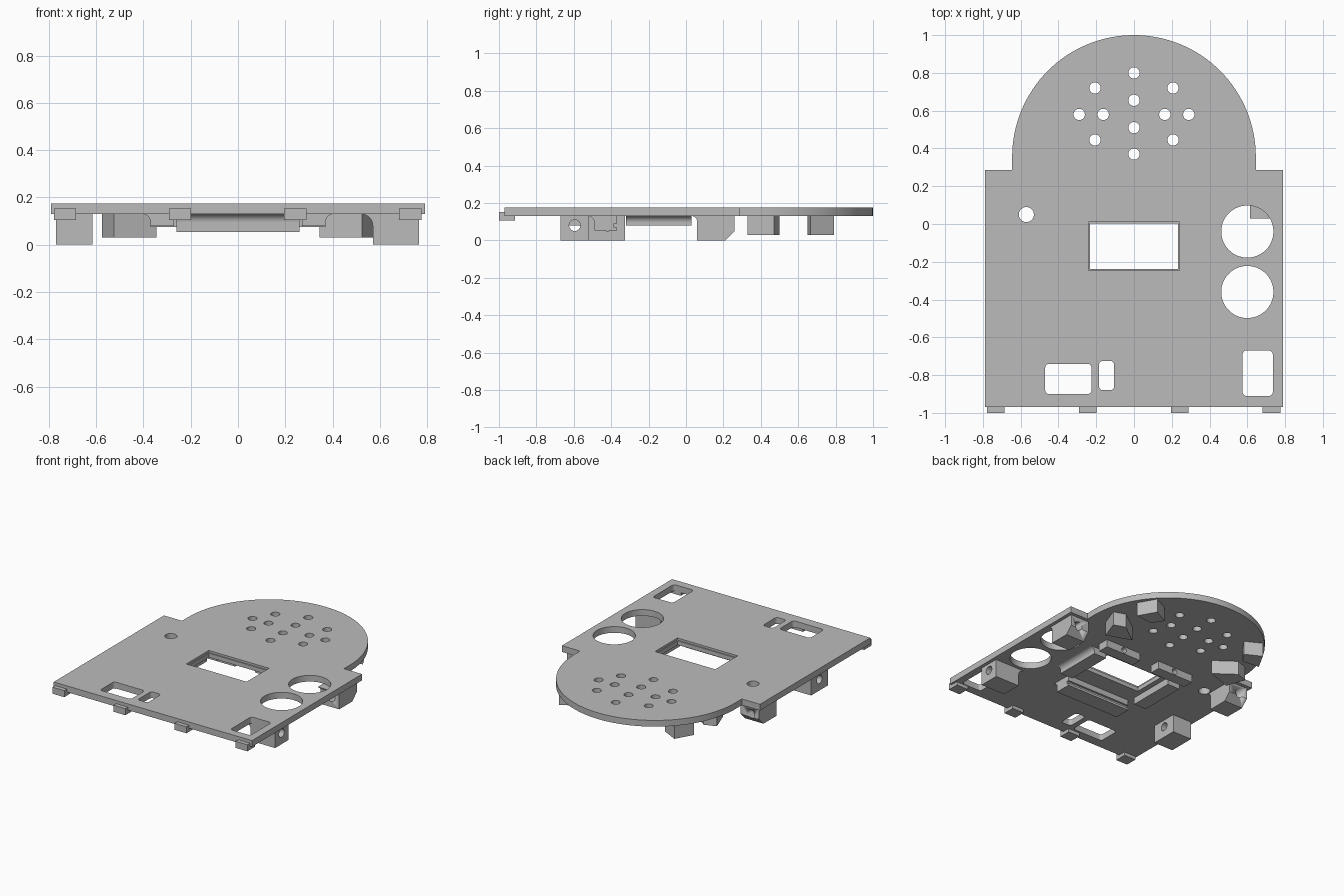
import bpy, bmesh
from math import pi, cos, sin

if "Cube" in bpy.data.objects:
    bpy.data.objects.remove(bpy.data.objects["Cube"])

grey = bpy.data.materials.new("plain grey")
grey.use_nodes = True
grey.diffuse_color = (0.5, 0.5, 0.5, 1)
grey.node_tree.nodes["Principled BSDF"].inputs["Base Color"].default_value = (0.5, 0.5, 0.5, 1)

BOTTOM, TOP = 0.13, 0.175   # panel underside and face
ROOT = BOTTOM + 0.003       # fittings sink slightly into the panel


def arc(cx, cy, r, a0=0, a1=2 * pi, n=40, closed=True):
    count = n if closed else n + 1
    return [(cx + r * cos(a0 + (a1 - a0) * i / n), cy + r * sin(a0 + (a1 - a0) * i / n))
            for i in range(count)]


def rect(x0, y0, x1, y1, r=0):
    if not r:
        return [(x0, y0), (x1, y0), (x1, y1), (x0, y1)]
    corners = [(x1 - r, y1 - r), (x0 + r, y1 - r), (x0 + r, y0 + r), (x1 - r, y0 + r)]
    return [p for k, (cx, cy) in enumerate(corners)
            for p in arc(cx, cy, r, k * pi / 2, (k + 1) * pi / 2, 5, False)]


def prism(name, axis, loops, w0, w1):
    """Extrude an outline with holes along an axis from w0 to w1."""
    curve = bpy.data.curves.new(name, "CURVE")
    curve.dimensions, curve.fill_mode = "2D", "BOTH"
    curve.extrude = abs(w1 - w0) / 2
    for loop in loops:
        spline = curve.splines.new("POLY")
        spline.points.add(len(loop) - 1)
        for point, (u, v) in zip(spline.points, loop):
            point.co = (u, v, 0, 1)
        spline.use_cyclic_u = True
    temp = bpy.data.objects.new(name + "_outline", curve)
    bpy.context.collection.objects.link(temp)
    graph = bpy.context.evaluated_depsgraph_get()
    mesh = bpy.data.meshes.new_from_object(temp.evaluated_get(graph))
    bpy.data.objects.remove(temp)
    mid = (w0 + w1) / 2
    bm = bmesh.new()
    bm.from_mesh(mesh)
    for vert in bm.verts:
        u, v, w = vert.co
        w += mid
        vert.co = {"x": (w, u, v), "y": (u, w, v), "z": (u, v, w)}[axis]
    bmesh.ops.remove_doubles(bm, verts=bm.verts, dist=1e-5)
    bmesh.ops.recalc_face_normals(bm, faces=bm.faces)
    bm.to_mesh(mesh)
    bm.free()
    mesh.materials.clear()
    mesh.materials.append(grey)
    obj = bpy.data.objects.new(name, mesh)
    bpy.context.collection.objects.link(obj)
    bpy.ops.object.select_all(action="DESELECT")
    obj.select_set(True)
    bpy.context.view_layer.objects.active = obj
    bpy.ops.object.shade_smooth_by_angle(angle=0.5)
    return obj


def drill(obj, cutter):
    mod = obj.modifiers.new("hole", "BOOLEAN")
    mod.operation, mod.solver, mod.object = "DIFFERENCE", "EXACT", cutter
    bpy.context.view_layer.objects.active = obj
    bpy.ops.object.modifier_apply(modifier=mod.name)
    bpy.data.objects.remove(cutter)


def fillet(u, r, side):
    """Concave corner between a wall at u and the panel underside."""
    cx, cz = u + side * r, BOTTOM - r
    a1 = pi if side > 0 else 0
    return [(u, ROOT), (cx, ROOT)] + arc(cx, cz, r, pi / 2, a1, 8, False)


# Front panel with its domed top and all openings
outline = [(0.645, 0.285), *arc(0, 0.355, 0.645, 0, pi, 64, False), (-0.645, 0.285),
           (-0.79, 0.285), (-0.79, -0.97), (0.79, -0.97), (0.79, 0.285)]
openings = [arc(0, y, 0.03, n=24) for y in (0.8, 0.655, 0.51, 0.37)]
for side in (-1, 1):
    for x, y in [(0.207, 0.72), (0.29, 0.58), (0.163, 0.58), (0.207, 0.445)]:
        openings.append(arc(side * x, y, 0.03, n=24))
openings += [arc(-0.57, 0.05, 0.04, n=28), arc(0.6, -0.04, 0.138, n=56), arc(0.6, -0.36, 0.138, n=56),
             rect(-0.47, -0.9, -0.225, -0.74, 0.02), rect(-0.185, -0.88, -0.105, -0.725, 0.02),
             rect(0.575, -0.91, 0.735, -0.67, 0.02), rect(-0.24, -0.245, 0.24, 0.01)]
prism("panel", "z", [outline] + openings, BOTTOM, TOP)

# Narrow ledge inside the display window
prism("window_ledge", "z", [rect(-0.24, -0.245, 0.24, 0.01), rect(-0.232, -0.237, 0.232, 0.002)],
      BOTTOM, 0.16)

# Hooked tabs along the front edge
tab = [(-1, 0.105), (-0.915, 0.105), (-0.915, ROOT), (-0.965, ROOT), (-0.965, 0.152), (-1, 0.152)]
for i, x in enumerate((-0.732, -0.245, 0.242, 0.728)):
    prism(f"edge_tab_{i + 1}", "x", [tab], x - 0.047, x + 0.047)

# Front screw blocks, drilled sideways
prism("left_screw_block", "x", [rect(-0.67, 0, -0.52, ROOT), arc(-0.595, 0.08, 0.03, n=24)], 0.57, 0.765)
prism("left_block_fillet", "y", [fillet(0.57, 0.05, -1)], -0.67, -0.52)
prism("right_screw_block", "x", [rect(-0.52, 0, -0.325, ROOT), arc(-0.42, 0.08, 0.03, n=24)], -0.77, -0.615)

# Rear screw blocks, chamfered below and drilled lengthways
for side, label in ((1, "left"), (-1, "right")):
    profile = [(0.06, 0), (0.21, 0), (0.26, 0.05), (0.26, ROOT), (0.06, ROOT)]
    w = sorted((side * 0.615, side * 0.765))
    block = prism(label + "_rear_block", "x", [profile], *w)
    drill(block, prism("drill", "y", [arc(side * 0.7, 0.07, 0.03, n=24)], 0, 0.4))
    prism(label + "_rear_block_fillet", "x", [fillet(0.06, 0.03, -1)], *w)

# Display holder: front rail, side rails and drilled rear rails
front_rail = [(-0.49, 0.053), (-0.37, 0.053), (-0.37, 0.07), (-0.385, 0.07),
              (-0.385, 0.09), (-0.37, 0.09), (-0.37, ROOT), (-0.49, ROOT)]
prism("front_rail", "x", [front_rail], -0.26, 0.26)
prism("front_rail_fillet", "x", [fillet(-0.49, 0.035, -1)], -0.26, 0.26)
for side, label in ((1, "left"), (-1, "right")):
    prism(label + "_side_rail", "y",
          [rect(*sorted((side * 0.27, side * 0.37))[:1], 0.08, max(side * 0.27, side * 0.37), ROOT)],
          -0.32, 0.03)
    prism(label + "_side_rail_fillet", "y", [fillet(side * 0.37, 0.035, side)], -0.32, 0.03)
    x0, x1 = sorted((side * 0.08, side * 0.37))
    prism(label + "_rear_rail", "y",
          [rect(x0, 0.075, x1, ROOT), arc(side * 0.22, 0.103, 0.02, n=20)], 0.08, 0.16)

# Speaker clips
clips = {"front": [(0.525, 0.33), (0.575, 0.47), (0.49, 0.5), (0.345, 0.394)],
         "rear": [(0.53, 0.665), (0.46, 0.79), (0.345, 0.73), (0.4, 0.65)]}
for end, shape in clips.items():
    for side, label in ((1, "left"), (-1, "right")):
        prism(f"{label}_{end}_speaker_clip", "z", [[(side * x, y) for x, y in shape]], 0.03, ROOT)
